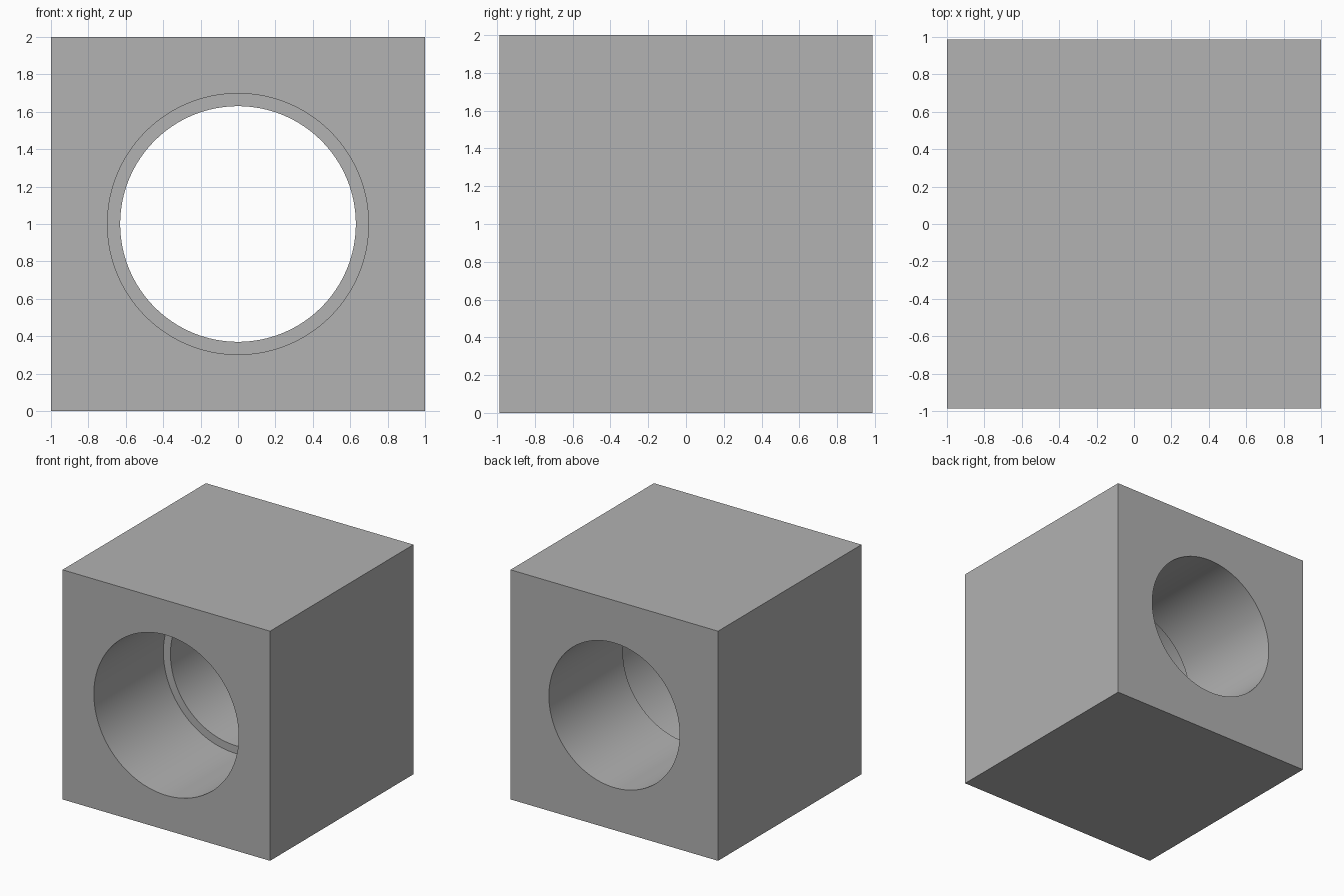
import bpy
from math import radians

# Remove the default cube
if "Cube" in bpy.data.objects:
    bpy.data.objects.remove(bpy.data.objects["Cube"], do_unlink=True)

HALF_DEPTH = 0.987
STEP_Y = -0.03

# Plain grey material
grey = bpy.data.materials.new("plain_grey")
grey.use_nodes = True
colour = (0.445, 0.445, 0.445, 1)
grey.diffuse_color = colour
grey.node_tree.nodes["Principled BSDF"].inputs["Base Color"].default_value = colour

# Solid block
bpy.ops.mesh.primitive_cube_add(size=2, location=(0, 0, 1))
block = bpy.context.object
block.name = "bored_block"
block.scale.y = HALF_DEPTH
bpy.ops.object.transform_apply(location=False, rotation=False, scale=True)
block.data.materials.append(grey)


def bore(name, radius, y_start, y_end):
    """Cut a round hole along y through the block."""
    bpy.ops.mesh.primitive_cylinder_add(
        vertices=128, radius=radius, depth=y_end - y_start,
        location=(0, (y_start + y_end) / 2, 1), rotation=(radians(90), 0, 0))
    cutter = bpy.context.object
    cutter.name = name
    cutter.hide_render = True
    cutter.data.materials.append(grey)
    cut = block.modifiers.new(name, "BOOLEAN")
    cut.operation = "DIFFERENCE"
    cut.solver = "EXACT"
    cut.object = cutter
    bpy.context.view_layer.objects.active = block
    bpy.ops.object.modifier_apply(modifier=cut.name)
    bpy.data.objects.remove(cutter, do_unlink=True)


# Narrow through hole, then the wider front counterbore
bore("through_hole_cutter", 0.63, -1.5, 1.5)
bore("counterbore_cutter", 0.698, -1.5, STEP_Y)

# Smooth bore walls with crisp rims
bpy.ops.object.select_all(action="DESELECT")
block.select_set(True)
bpy.context.view_layer.objects.active = block
bpy.ops.object.shade_smooth_by_angle(angle=radians(30))
